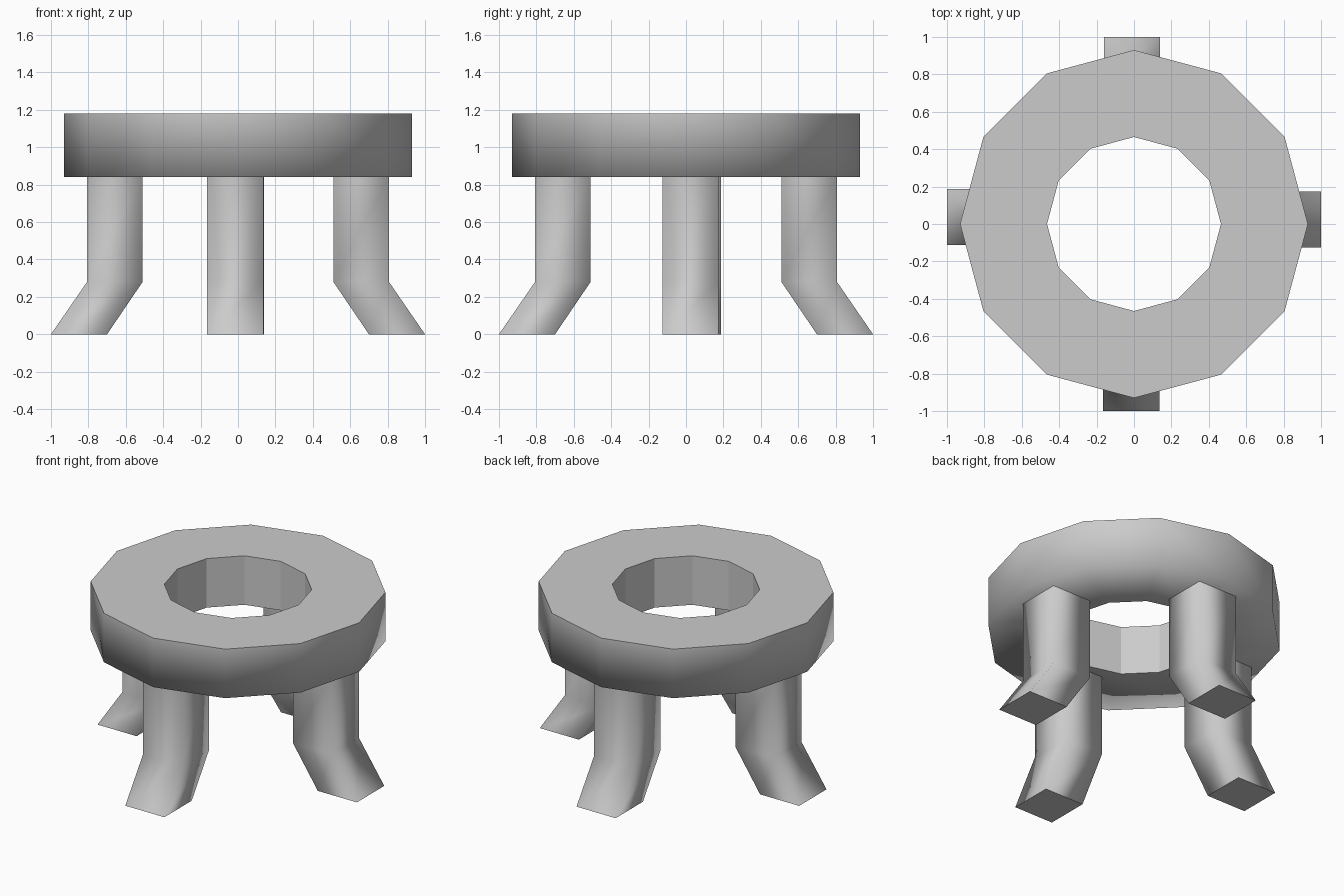
import bpy, bmesh
from math import sin, cos, pi, radians
from mathutils import Matrix

if "Cube" in bpy.data.objects:
    bpy.data.objects.remove(bpy.data.objects["Cube"])


def finish(name, bm):
    bmesh.ops.recalc_face_normals(bm, faces=bm.faces)
    mesh = bpy.data.meshes.new(name)
    bm.to_mesh(mesh)
    bm.free()
    obj = bpy.data.objects.new(name, mesh)
    bpy.context.collection.objects.link(obj)
    return obj


def bridge(bm, a, b, smooth):
    n = len(a)
    for i in range(n):
        j = (i + 1) % n
        bm.faces.new((a[i], a[j], b[j], b[i])).smooth = smooth


# Ring seat: rectangular profile swept round twelve sides
def make_seat(sides=12, outer=0.93, inner=0.465, low=0.84, high=1.18):
    bm = bmesh.new()
    profile = [(outer, low), (outer, high), (inner, high), (inner, low)]
    loops = [[bm.verts.new((r * sin(2 * pi * i / sides), r * cos(2 * pi * i / sides), z))
              for i in range(sides)] for r, z in profile]
    # outer wall and underside blend, top and inner wall stay flat
    for k, smooth in enumerate((True, False, False, True)):
        bridge(bm, loops[k], loops[(k + 1) % 4], smooth)
    return finish("ring_seat", bm)


# Leg: square section, straight upper part, foot kicked outward
def make_leg(name, angle, shift):
    bm = bmesh.new()
    path = [(0.70, 1.00, 0.0), (0.51, 0.807, 0.28), (0.51, 0.807, 0.845)]
    loops = [[bm.verts.new((x, y, z)) for x, y in
              ((x0, -0.15), (x1, -0.15), (x1, 0.15), (x0, 0.15))] for x0, x1, z in path]
    bridge(bm, loops[0], loops[1], True)
    bridge(bm, loops[1], loops[2], True)
    bm.faces.new(loops[0])
    bm.faces.new(loops[2])
    bm.transform(Matrix.Translation((*shift, 0)) @ Matrix.Rotation(radians(angle), 4, 'Z'))
    return finish(name, bm)


make_seat()
for name, angle, shift in (("right_leg", 0, (0, 0.025)), ("back_leg", 90, (-0.01, 0)),
                           ("left_leg", 180, (0, 0.038)), ("front_leg", 270, (-0.015, 0))):
    make_leg(name, angle, shift)
